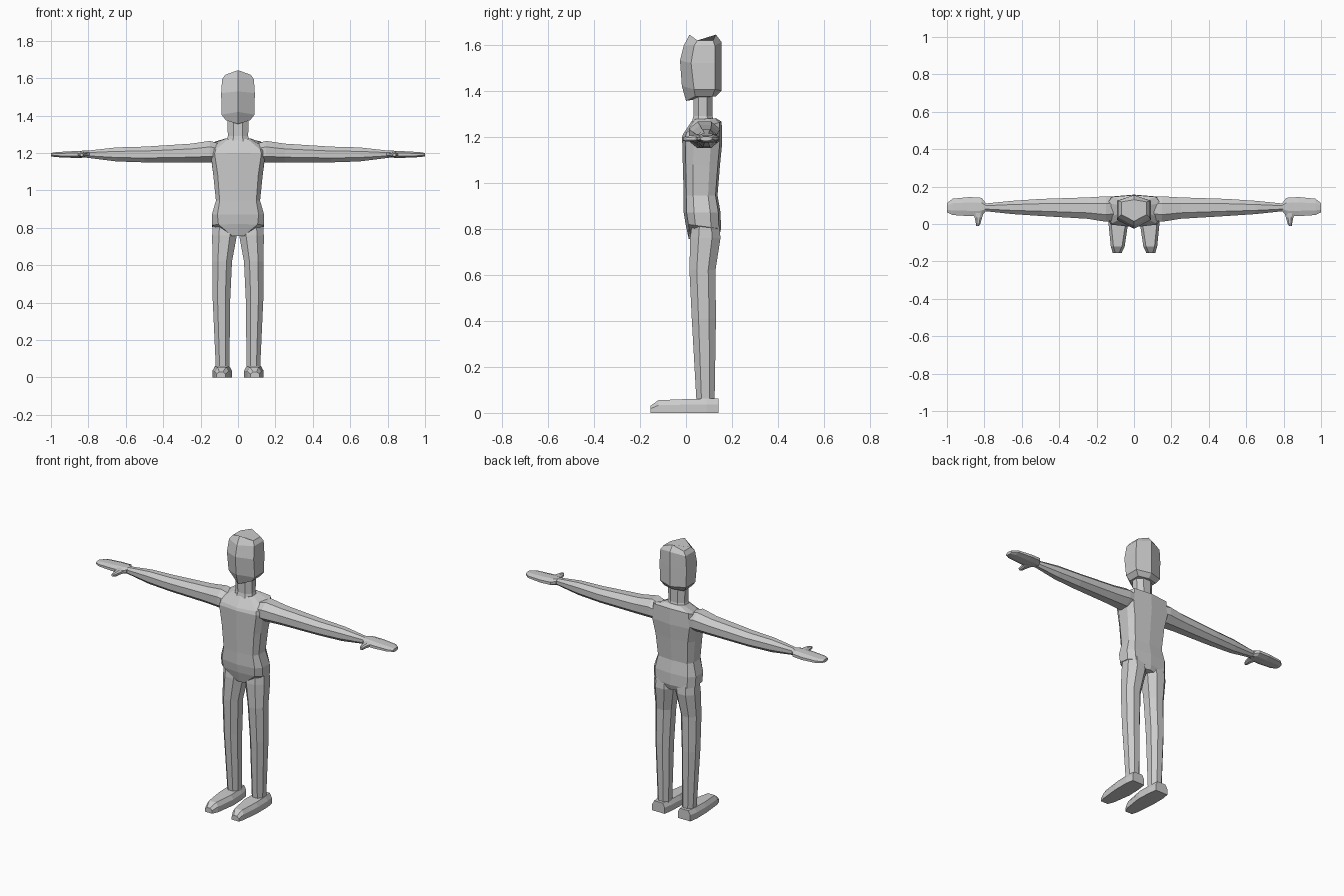
import bpy, bmesh
from mathutils import Vector

grey = bpy.data.materials.new("plain grey")
grey.diffuse_color = (0.6, 0.6, 0.6, 1)


def loft(name, rings, mirror=False):
    """Skin a closed, flat-shaded tube through rings of equal point count."""
    bm = bmesh.new()
    loops = [[bm.verts.new(p) for p in ring] for ring in rings]
    n = len(loops[0])
    for a, b in zip(loops, loops[1:]):
        for i in range(n):
            j = (i + 1) % n
            bm.faces.new((a[i], a[j], b[j], b[i]))
    bm.faces.new(loops[0][::-1])
    bm.faces.new(loops[-1])
    bmesh.ops.recalc_face_normals(bm, faces=bm.faces)
    mesh = bpy.data.meshes.new(name)
    bm.to_mesh(mesh)
    bm.free()
    mesh.materials.append(grey)
    obj = bpy.data.objects.new(name, mesh)
    bpy.context.collection.objects.link(obj)
    if mirror:
        obj.modifiers.new("mirror", 'MIRROR').use_mirror_merge = False
    return obj


def both_sides(half):
    """Complete a half ring that starts and ends on the centre plane."""
    return half + [(-x, y, z) for x, y, z in half[-2:0:-1]]


def octagon(u0, u1, v0, v1, c=0.28):
    """Rectangle with chamfered corners."""
    a, b = (u1 - u0) * c, (v1 - v0) * c
    return [(u0 + a, v0), (u1 - a, v0), (u1, v0 + b), (u1, v1 - b),
            (u1 - a, v1), (u0 + a, v1), (u0, v1 - b), (u0, v0 + b)]


# Head: six-sided with a ridge down the face and the back
# (front y, front z, side x, side front y, side back y, side z, back y, back z)
head = [(0.0, 1.355, 0.065, 0.04, 0.115, 1.375, 0.13, 1.375),
        (-0.018, 1.42, 0.088, 0.035, 0.125, 1.405, 0.155, 1.40),
        (-0.026, 1.53, 0.09, 0.022, 0.125, 1.52, 0.155, 1.52),
        (-0.01, 1.595, 0.085, 0.035, 0.125, 1.595, 0.155, 1.61),
        (0.015, 1.643, 0.068, 0.05, 0.118, 1.618, 0.13, 1.643)]
loft("head", [both_sides([(0, fy, fz), (x, sf, sz), (x, sb, sz), (0, by, bz)])
              for fy, fz, x, sf, sb, sz, by, bz in head])

# Neck
loft("neck", [[(x, y, z) for x, y in octagon(-w, w, y0, y1)] for z, w, y0, y1 in
              [(1.24, 0.07, 0.02, 0.13), (1.29, 0.054, 0.032, 0.115),
               (1.39, 0.058, 0.032, 0.115)]])

# Torso: (front z, back z, front y, back y, corner x, side x)
torso = [(0.755, 0.77, 0.012, 0.145, 0.03, 0.055),
         (0.82, 0.80, -0.002, 0.152, 0.105, 0.138),
         (0.87, 0.87, -0.01, 0.15, 0.11, 0.14),
         (0.945, 0.945, -0.01, 0.137, 0.098, 0.118),
         (1.08, 1.08, -0.014, 0.148, 0.108, 0.132),
         (1.20, 1.17, -0.017, 0.157, 0.125, 0.145),
         (1.215, 1.265, -0.01, 0.155, 0.118, 0.142),
         (1.275, 1.28, 0.03, 0.13, 0.05, 0.065)]
rings = []
for zf, zb, yf, yb, xc, xs in torso:
    d = yb - yf
    half = [(0, yf), (xc, yf + 0.08 * d), (xs, yf + 0.28 * d),
            (xs, yb - 0.28 * d), (xc, yb - 0.06 * d), (0, yb)]
    rings.append(both_sides([(x, y, zf + (zb - zf) * (y - yf) / d) for x, y in half]))
loft("torso", rings)

# Legs: (z, inner x, outer x, front y, back y)
legs = [(0.04, 0.046, 0.118, 0.046, 0.124), (0.41, 0.042, 0.135, 0.025, 0.13),
        (0.62, 0.032, 0.137, 0.015, 0.128), (0.76, 0.006, 0.138, 0.018, 0.15),
        (0.85, 0.012, 0.132, 0.03, 0.14)]
loft("leg", [[(x, y, z) for x, y in octagon(*r)] for z, *r in legs], True)

# Feet: (y, inner x, outer x, top z), with bevelled upper edges
feet = [(-0.155, 0.066, 0.114, 0.03), (-0.12, 0.05, 0.124, 0.055),
        (0.0, 0.032, 0.136, 0.06), (0.09, 0.036, 0.136, 0.062),
        (0.142, 0.044, 0.128, 0.062)]
loft("foot", [[(a, y, 0), (b, y, 0), (b, y, h * 0.6), (b - 0.014, y, h),
               (a + 0.014, y, h), (a, y, h * 0.6)] for y, a, b, h in feet], True)

# Arms: (x, front y, back y, bottom z, top z)
arms = [(0.10, 0.02, 0.145, 1.155, 1.25), (0.15, 0.012, 0.148, 1.15, 1.265),
        (0.25, 0.028, 0.142, 1.15, 1.25), (0.50, 0.043, 0.134, 1.15, 1.234),
        (0.65, 0.053, 0.124, 1.155, 1.23), (0.81, 0.07, 0.108, 1.175, 1.212)]
loft("arm", [[(x, y, z) for y, z in octagon(*r)] for x, *r in arms], True)

# Hands: flat mitten shape
hands = [(0.795, 0.066, 0.115, 1.176, 1.213), (0.815, 0.044, 0.14, 1.175, 1.213),
         (0.88, 0.042, 0.144, 1.174, 1.21), (0.97, 0.048, 0.135, 1.178, 1.205),
         (1.0, 0.062, 0.112, 1.182, 1.2)]
loft("hand", [[(x, y, z) for y, z in octagon(*r)] for x, *r in hands], True)

# Thumbs: (y, inner x, outer x, bottom z, top z)
thumbs = [(0.065, 0.802, 0.868, 1.177, 1.208), (0.035, 0.812, 0.852, 1.178, 1.206),
          (0.005, 0.82, 0.846, 1.178, 1.203), (-0.012, 0.829, 0.844, 1.182, 1.198)]
loft("thumb", [[(x, y, z) for x, z in octagon(*r)] for y, *r in thumbs], True)
